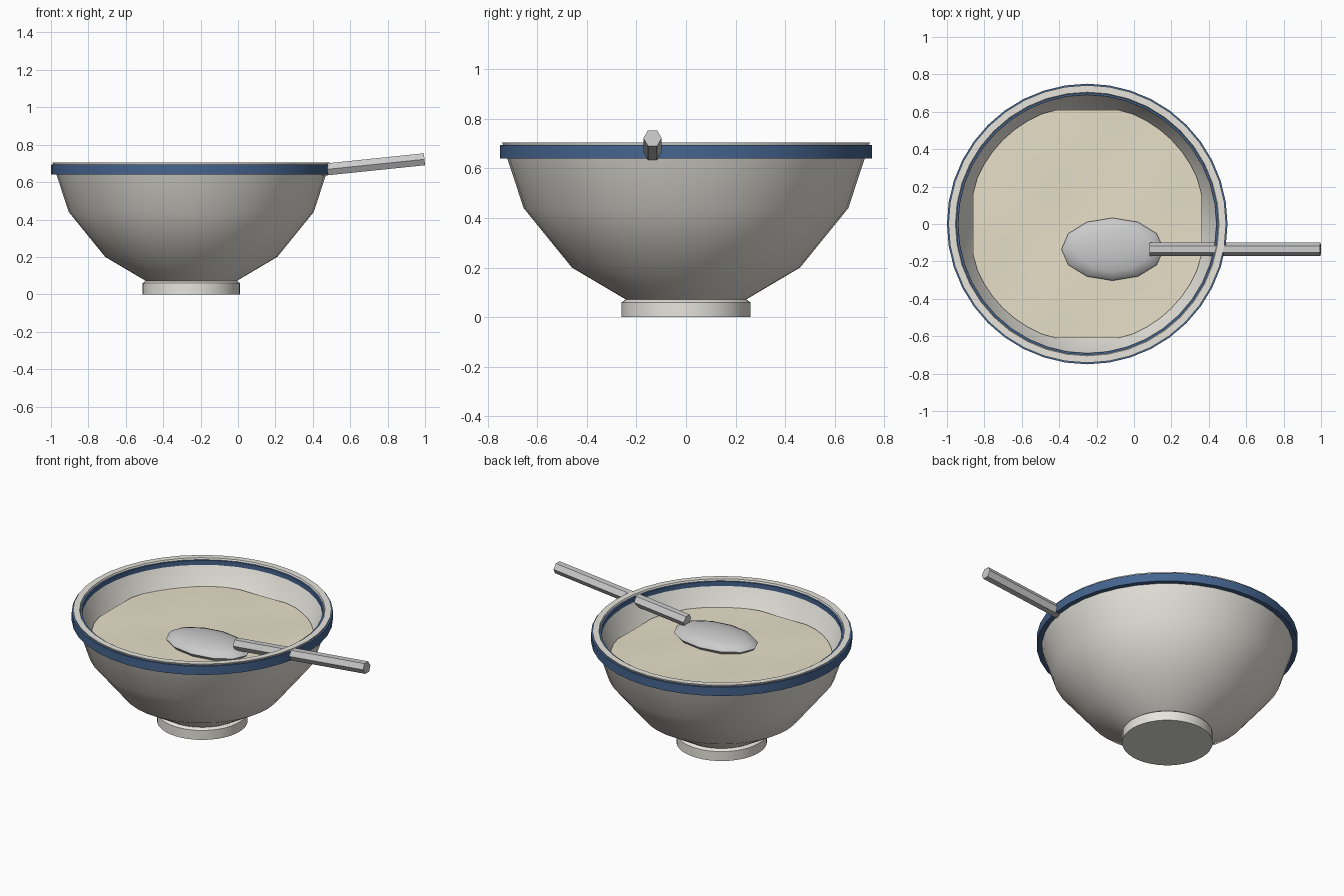
import bpy, bmesh, math
from mathutils import Vector

if "Cube" in bpy.data.objects:
    bpy.data.objects.remove(bpy.data.objects["Cube"])

CX = -0.25  # bowl axis


def material(name, color):
    m = bpy.data.materials.new(name)
    m.diffuse_color = (*color, 1)
    m.use_nodes = True
    m.node_tree.nodes["Principled BSDF"].inputs["Base Color"].default_value = m.diffuse_color
    return m


def finish(name, bm, mat=None, angle=40):
    bmesh.ops.remove_doubles(bm, verts=bm.verts, dist=1e-5)
    bmesh.ops.recalc_face_normals(bm, faces=bm.faces)
    mesh = bpy.data.meshes.new(name)
    bm.to_mesh(mesh)
    bm.free()
    ob = bpy.data.objects.new(name, mesh)
    bpy.context.collection.objects.link(ob)
    if mat:
        mesh.materials.append(mat)
    bpy.ops.object.select_all(action='DESELECT')
    ob.select_set(True)
    bpy.context.view_layer.objects.active = ob
    bpy.ops.object.shade_smooth_by_angle(angle=math.radians(angle))
    return ob


def lathe(name, profile, mat, steps=40):
    bm = bmesh.new()
    vs = [bm.verts.new((CX + r, 0, z)) for r, z in profile]
    es = [bm.edges.new(p) for p in zip(vs, vs[1:])]
    bmesh.ops.spin(bm, geom=vs + es, cent=(CX, 0, 0), axis=(0, 0, 1),
                   angle=math.tau, steps=steps)
    return finish(name, bm, mat)


cream = material("cream_glaze", (0.8, 0.78, 0.72))
blue = material("blue_glaze", (0.06, 0.13, 0.28))
oat = material("porridge", (0.8, 0.74, 0.58))

# Bowl shell, outside then inside
lathe("bowl", [(0.24, 0.07), (0.46, 0.2), (0.655, 0.44), (0.742, 0.705),
               (0.705, 0.705), (0.605, 0.45), (0.42, 0.24), (0.22, 0.12), (0, 0.12)], cream)

# Foot
lathe("foot", [(0, 0), (0.26, 0), (0.26, 0.06), (0.235, 0.077), (0, 0.077)], cream)

# Blue rim band
lathe("rim_band", [(0.69, 0.64), (0.75, 0.64), (0.75, 0.695), (0.69, 0.695), (0.69, 0.64)], blue)

# Porridge surface: gently rippled disc with slightly squared sides
bm = bmesh.new()
rings, n = 6, 48
lim = 0.61
grid = []
for i in range(rings + 1):
    row = []
    for j in range(n):
        a, r = math.tau * j / n, 0.637 * i / rings
        x = max(-lim, min(lim, r * math.cos(a)))
        y = max(-lim, min(lim, r * math.sin(a)))
        z = 0.555 + 0.004 * math.sin(9 * x) * math.cos(8 * y)
        row.append(bm.verts.new((CX + x, y, z)))
    grid.append(row)
for a, b in zip(grid, grid[1:]):
    for j in range(n):
        k = (j + 1) % n
        bm.faces.new((a[j], b[j], b[k], a[k]))
soup = finish("porridge", bm, oat)
if soup.data.polygons[0].normal.z < 0:
    soup.data.flip_normals()

# Spoon bowl
bm = bmesh.new()
bmesh.ops.create_uvsphere(bm, u_segments=12, v_segments=8, radius=1)
bmesh.ops.scale(bm, vec=(0.273, 0.168, 0.05), verts=bm.verts)
bmesh.ops.translate(bm, vec=(-0.115, -0.135, 0.575), verts=bm.verts)
finish("spoon_bowl", bm, angle=60)

# Six-sided spoon handle, resting on the rim
start, end = Vector((0.085, -0.135, 0.628)), Vector((0.997, -0.135, 0.722))
axis = end - start
bm = bmesh.new()
bmesh.ops.create_cone(bm, cap_ends=True, segments=6, radius1=0.037, radius2=0.037, depth=axis.length)
# Put two corners of the section on the y axis before tilting
corner = max(bm.verts, key=lambda v: v.co.z).co
turn = math.pi / 2 - math.atan2(corner.y, corner.x)
for v in bm.verts:
    a = math.atan2(v.co.y, v.co.x) + turn
    v.co.x, v.co.y = 0.037 * math.cos(a), 0.037 * math.sin(a)
    side = axis.normalized()
    up = Vector((-side.z, 0, side.x))
    v.co = (start + end) / 2 + side * v.co.z + up * v.co.x + Vector((0, v.co.y, 0))
finish("spoon_handle", bm, angle=30)
